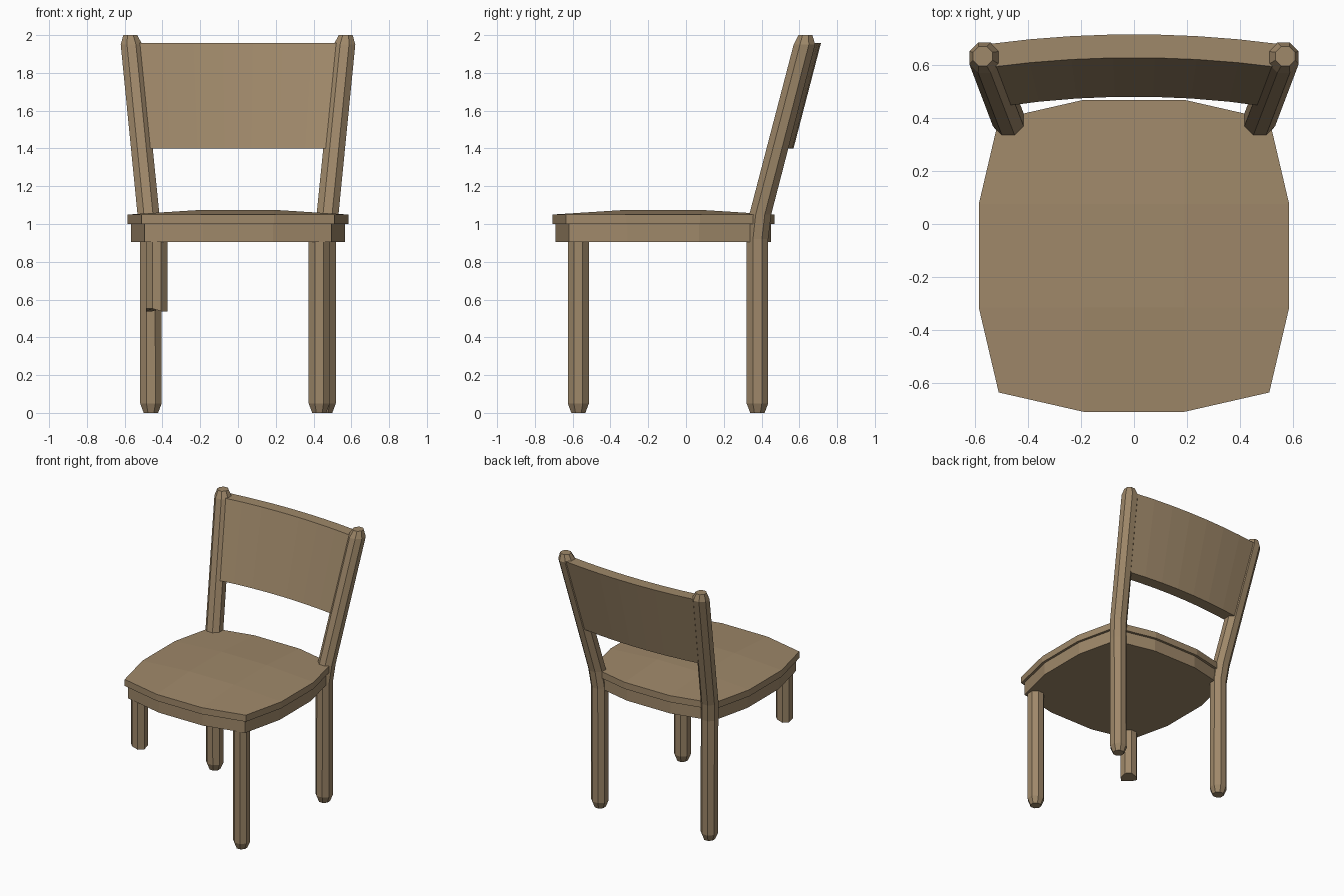
import bpy, bmesh, math

if "Cube" in bpy.data.objects:
    bpy.data.objects.remove(bpy.data.objects["Cube"])

wood = bpy.data.materials.new("brown wood")
wood.diffuse_color = (0.345, 0.246, 0.142, 1)
wood.use_nodes = True
wood.node_tree.nodes["Principled BSDF"].inputs["Base Color"].default_value = wood.diffuse_color


def finish(name, bm):
    bmesh.ops.recalc_face_normals(bm, faces=bm.faces)
    me = bpy.data.meshes.new(name)
    bm.to_mesh(me)
    bm.free()
    me.materials.append(wood)
    ob = bpy.data.objects.new(name, me)
    bpy.context.collection.objects.link(ob)
    return ob


def loft(bm, rings):
    """Skin a list of equal-sized vertex rings; return the vertex rings."""
    vs = [[bm.verts.new(p) for p in r] for r in rings]
    n = len(vs[0])
    for a, b in zip(vs, vs[1:]):
        for i in range(n):
            j = (i + 1) % n
            bm.faces.new((a[i], a[j], b[j], b[i]))
    return vs


def octagon(x, y, z, half, jag=0):
    r = half / math.cos(math.pi / 8)
    return [(x + r * math.cos(math.pi * (2 * i + 1) / 8),
             y + r * math.sin(math.pi * (2 * i + 1) / 8),
             z + jag * (-1) ** (i // 2)) for i in range(8)]


def post(name, stations, jag=0):
    """Eight-sided post through (x, y, z, half width) stations."""
    bm = bmesh.new()
    rings = [octagon(*s, jag if k == 0 else 0) for k, s in enumerate(stations)]
    vs = loft(bm, rings)
    bm.faces.new(vs[0])
    bm.faces.new(vs[-1])
    return finish(name, bm)


# Seat: twelve-sided outline, narrower apron below, domed 3 x 3 top
CY = -0.12


def outline(z, inset):
    quarter = [(0.585, 0.195), (0.51, 0.515), (0.19, 0.588)]
    pts = quarter + [(-x, y) for x, y in quarter[::-1]]
    pts += [(-x, -y) for x, y in pts]
    k = 1 - inset / 0.585
    return [(x * k, CY + y * k, z) for x, y in pts]


bm = bmesh.new()
vs = loft(bm, [outline(0.905, 0.018), outline(1.0, 0.018)])
bm.faces.new(vs[0])
bm.faces.new(vs[1])
finish("seat_apron", bm)

bm = bmesh.new()
vs = loft(bm, [outline(1.0, 0), outline(1.05, 0)])
bm.faces.new(vs[0])
t = vs[1]
c = [bm.verts.new((x, CY + y, 1.075)) for x, y in
     ((0.19, 0.195), (-0.19, 0.195), (-0.19, -0.195), (0.19, -0.195))]
bm.faces.new(c)
for k in range(4):
    a = 3 * k
    bm.faces.new((t[a], t[a + 1], t[a + 2], c[k]))
    bm.faces.new((t[a + 2], t[(a + 3) % 12], c[(k + 1) % 4], c[k]))
finish("seat", bm)

# Front legs: the left one is broken off halfway
post("front_leg_right", [(0.43, -0.57, 0, 0.037), (0.43, -0.57, 0.05, 0.056),
                         (0.43, -0.57, 0.95, 0.056)])
post("front_leg_left_broken", [(-0.43, -0.57, 0.545, 0.056),
                               (-0.43, -0.57, 0.95, 0.056)], jag=0.007)

# Back legs continuing as raked back posts
for side, name in ((1, "right"), (-1, "left")):
    post("back_leg_and_post_" + name,
         [(side * x, y, z, h) for x, y, z, h in (
             (0.461, 0.378, 0, 0.038), (0.461, 0.378, 0.05, 0.057),
             (0.463, 0.378, 0.92, 0.057), (0.474, 0.393, 1.05, 0.058),
             (0.564, 0.627, 1.95, 0.057), (0.57, 0.632, 2.0, 0.037))])

# Curved, raked back panel
bm = bmesh.new()
N = 7
rings = []
for i in range(N + 1):
    u = -1 + 2 * i / N
    bow = -0.037 * u * u
    rings.append([(0.50 * u, 0.480 + bow, 1.40), (0.50 * u, 0.570 + bow, 1.40),
                  (0.55 * u, 0.715 + bow, 1.957), (0.55 * u, 0.627 + bow, 1.957)])
vs = loft(bm, rings)
bm.faces.new(vs[0])
bm.faces.new(vs[-1])
finish("back_panel", bm)
